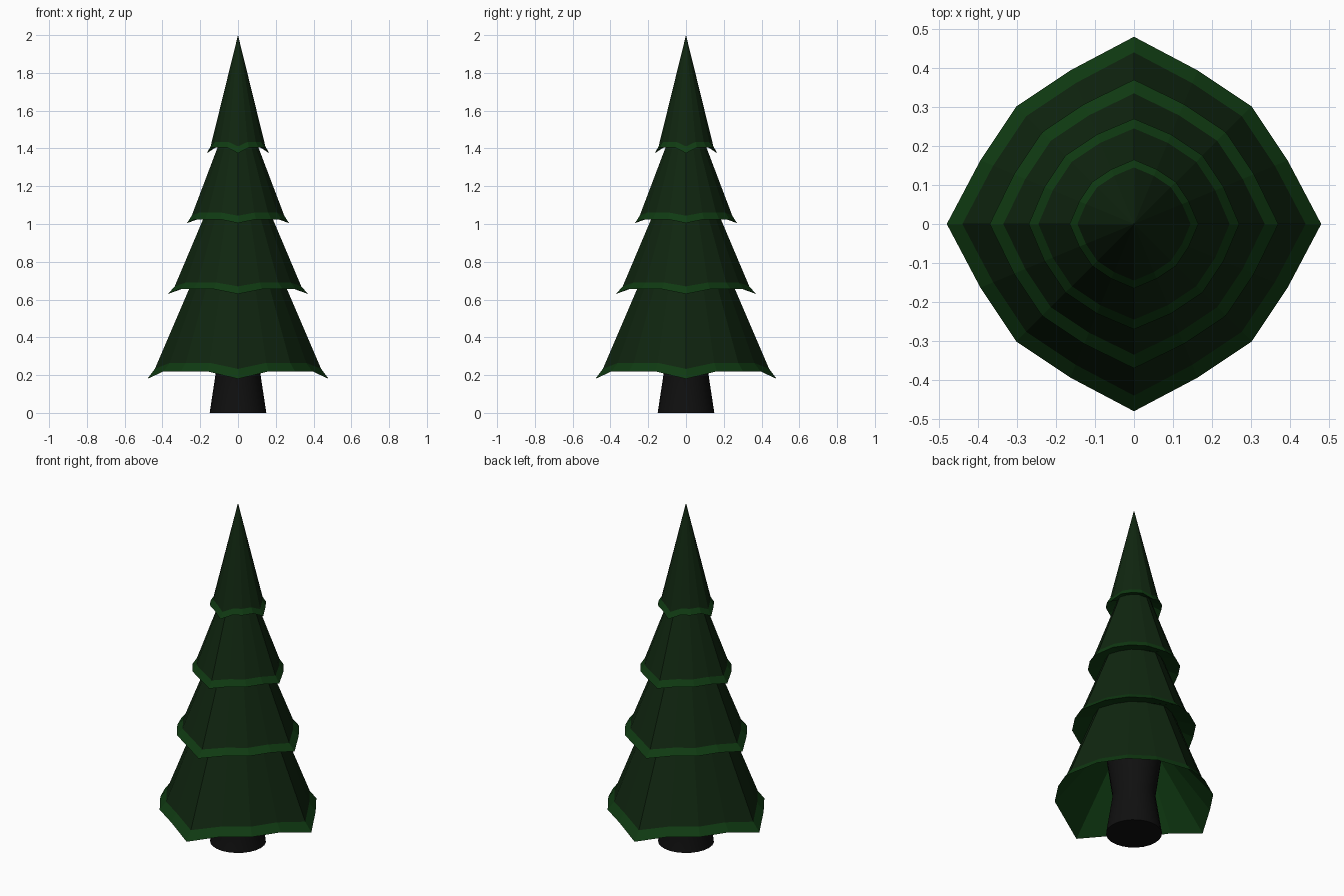
import bpy, bmesh, math

cube = bpy.data.objects.get("Cube")
if cube:
    bpy.data.objects.remove(cube, do_unlink=True)


def material(name, color):
    m = bpy.data.materials.new(name)
    m.use_nodes = True
    m.diffuse_color = (*color, 1)
    bsdf = m.node_tree.nodes["Principled BSDF"]
    bsdf.inputs["Base Color"].default_value = (*color, 1)
    bsdf.inputs["Roughness"].default_value = 0.9
    return m


needles = material("dark needles", (0.005, 0.019, 0.005))
tips = material("bright needle tips", (0.005, 0.043, 0.006))
bark = material("black bark", (0.005, 0.005, 0.005))


def loft(name, rings, sides, mats, bands):
    """Skin rings of (radius, height, side scale, corner drop); bands gives a material per strip."""
    bm = bmesh.new()
    loops = []
    for radius, z, squeeze, drop in rings:
        if radius == 0:
            loops.append([bm.verts.new((0, 0, z))] * sides)
            continue
        loop = []
        for i in range(sides):
            a = math.tau * i / sides
            corner = i % (sides // 4) == 0
            r = radius if corner else radius * squeeze
            h = z - drop if corner else z
            loop.append(bm.verts.new((r * math.cos(a), r * math.sin(a), h)))
        loops.append(loop)
    for low, high, band in zip(loops, loops[1:], bands):
        for i in range(sides):
            j = (i + 1) % sides
            quad = list(dict.fromkeys((low[i], low[j], high[j], high[i])))
            bm.faces.new(quad).material_index = band
    for end, band in ((loops[0], bands[0]), (loops[-1], bands[-1])):
        if len(set(end)) > 1:
            bm.faces.new(end).material_index = band
    bmesh.ops.recalc_face_normals(bm, faces=bm.faces)
    mesh = bpy.data.meshes.new(name)
    bm.to_mesh(mesh)
    bm.free()
    for m in mats:
        mesh.materials.append(m)
    obj = bpy.data.objects.new(name, mesh)
    bpy.context.collection.objects.link(obj)
    return obj


# Foliage tiers: underside, rim, band top, cone top as (radius, height)
tiers = {
    "bottom_tier": ((0.15, 0.56), (0.48, 0.22), (0.44, 0.265), (0.24, 0.70), 0.888, 0.04),
    "lower_middle_tier": ((0.23, 0.69), (0.37, 0.655), (0.335, 0.69), (0.17, 1.06), 0.90, 0.025),
    "upper_middle_tier": ((0.16, 1.05), (0.27, 1.025), (0.245, 1.06), (0.095, 1.44), 0.92, 0.02),
    "top_tier": ((0.09, 1.43), (0.165, 1.405), (0.145, 1.435), (0, 2.0), 0.92, 0.03),
}
for name, (under, rim, band, top, squeeze, drop) in tiers.items():
    rings = [(*under, 0.95, 0), (*rim, squeeze, drop),
             (*band, squeeze, drop * 0.8), (*top, 0.93, 0)]
    loft(name, rings, 16, (needles, tips), (1, 1, 0))

# Trunk: narrows to a waist, then flares into the foliage
trunk = loft("trunk", [(0.15, 0, 1, 0), (0.115, 0.23, 1, 0), (0.15, 0.48, 1, 0), (0.15, 0.58, 1, 0)],
             24, (bark,), (0, 0, 0))
bpy.ops.object.select_all(action="DESELECT")
trunk.select_set(True)
bpy.context.view_layer.objects.active = trunk
bpy.ops.object.shade_smooth_by_angle(angle=math.radians(40))
